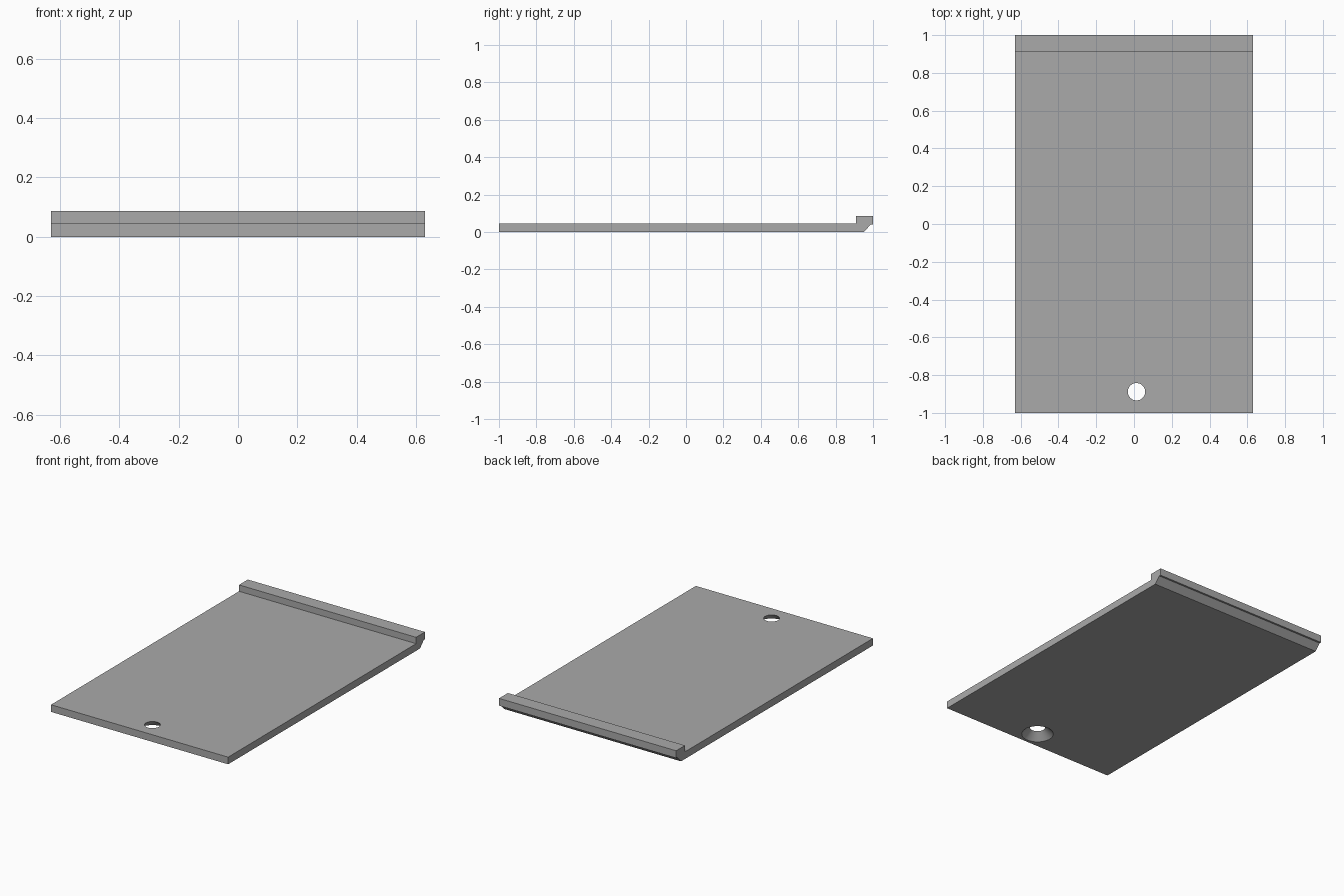
import bpy, bmesh

if "Cube" in bpy.data.objects:
    bpy.data.objects.remove(bpy.data.objects["Cube"])

HALF_WIDTH = 0.63
THICK = 0.046
HOLE_TOP, HOLE_BOTTOM = 0.046, 0.095

grey = bpy.data.materials.new("plain grey")
grey.use_nodes = True
grey.diffuse_color = (0.4, 0.4, 0.4, 1)
grey.node_tree.nodes["Principled BSDF"].inputs["Base Color"].default_value = (0.4, 0.4, 0.4, 1)

# Side profile (y, z): flat panel, raised rear lip, chamfered underside with a small ledge
profile = [(-1, 0), (0.95, 0), (0.988, 0.04), (1, 0.04),
           (1, 0.087), (0.91, 0.087), (0.91, THICK), (-1, THICK)]
bm = bmesh.new()
face = bm.faces.new([bm.verts.new((-HALF_WIDTH, y, z)) for y, z in profile])
swept = bmesh.ops.extrude_face_region(bm, geom=[face])["geom"]
bmesh.ops.translate(bm, vec=(2 * HALF_WIDTH, 0, 0),
                    verts=[v for v in swept if isinstance(v, bmesh.types.BMVert)])
bmesh.ops.recalc_face_normals(bm, faces=bm.faces)
mesh = bpy.data.meshes.new("cover_plate")
bm.to_mesh(mesh)
bm.free()
plate = bpy.data.objects.new("cover_plate", mesh)
bpy.context.collection.objects.link(plate)
mesh.materials.append(grey)

# Countersunk screw hole, widening toward the underside; cutter overshoots both faces
slope = (HOLE_BOTTOM - HOLE_TOP) / THICK
over = 0.01
bpy.ops.mesh.primitive_cone_add(vertices=48, radius1=HOLE_BOTTOM + slope * over,
                                radius2=HOLE_TOP - slope * over, depth=THICK + 2 * over,
                                location=(0.013, -0.888, THICK / 2))
cutter = bpy.context.object
cutter.name = "screw_hole_cutter"
cutter.data.materials.append(grey)
cut = plate.modifiers.new("screw_hole", "BOOLEAN")
cut.operation = "DIFFERENCE"
cut.solver = "EXACT"
cut.object = cutter

# Apply the cut, then remove the cutter and smooth the hole wall
bpy.ops.object.select_all(action="DESELECT")
plate.select_set(True)
bpy.context.view_layer.objects.active = plate
bpy.ops.object.modifier_apply(modifier=cut.name)
bpy.data.objects.remove(cutter)
bpy.ops.object.shade_smooth_by_angle()
